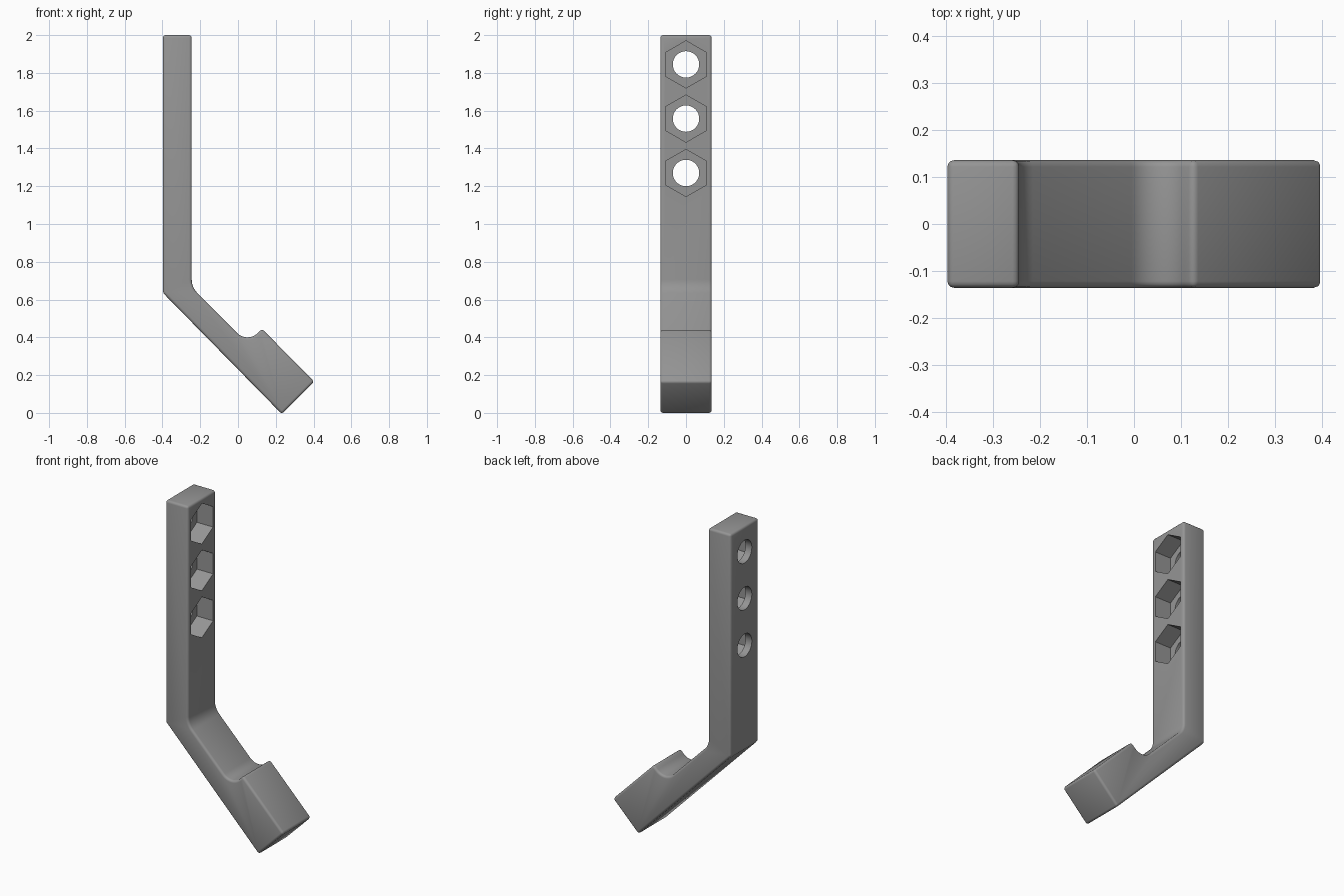
import bpy, bmesh, math
from mathutils import Matrix

if "Cube" in bpy.data.objects:
    bpy.data.objects.remove(bpy.data.objects["Cube"])

grey = bpy.data.materials.new("mid grey")
grey.diffuse_color = (0.3, 0.3, 0.3, 1)
grey.use_nodes = True
grey.node_tree.nodes["Principled BSDF"].inputs["Base Color"].default_value = grey.diffuse_color

HALF_WIDTH = 0.136


def arc(cx, cz, r, a0, a1, n):
    """Points on an arc in the xz plane, angles in degrees."""
    angles = [math.radians(a0 + (a1 - a0) * i / n) for i in range(n + 1)]
    return [(cx + r * math.cos(a), cz + r * math.sin(a)) for a in angles]


def make_object(name, bm):
    mesh = bpy.data.meshes.new(name)
    bmesh.ops.recalc_face_normals(bm, faces=bm.faces[:])
    bm.to_mesh(mesh)
    bm.free()
    mesh.materials.append(grey)
    obj = bpy.data.objects.new(name, mesh)
    bpy.context.collection.objects.link(obj)
    return obj


# Side profile: upright, filleted bend, sloping arm, rounded notch, end block
profile = [(-0.398, 0.636), (-0.398, 2.0), (-0.245, 2.0)]
profile += arc(-0.145, 0.706, 0.1, 180, 225, 6)
profile += arc(0.05, 0.478, 0.078, 225, 315, 12)
profile += [(0.127, 0.445), (0.4035, 0.1655), (0.232, -0.006)]

bm = bmesh.new()
face = bm.faces.new([bm.verts.new((x, -HALF_WIDTH, z)) for x, z in profile])
ext = bmesh.ops.extrude_face_region(bm, geom=[face])
bmesh.ops.translate(bm, vec=(0, 2 * HALF_WIDTH, 0),
                    verts=[v for v in ext["geom"] if isinstance(v, bmesh.types.BMVert)])
bracket = make_object("angled_bracket", bm)

# Softened outer edges
bevel = bracket.modifiers.new("rounded edges", 'BEVEL')
bevel.width = 0.014
bevel.segments = 3
bevel.limit_method = 'ANGLE'
bevel.angle_limit = math.radians(30)


def cutter(name, sides, radius, x0, x1, z):
    """Prism lying along x, used to cut a hole."""
    bm = bmesh.new()
    bmesh.ops.create_cone(bm, cap_ends=True, segments=sides, radius1=radius,
                          radius2=radius, depth=x1 - x0)
    bmesh.ops.transform(bm, verts=bm.verts[:],
                        matrix=Matrix.Translation(((x0 + x1) / 2, 0, z))
                        @ Matrix.Rotation(math.radians(90), 4, 'Y'))
    # a hexagon must have its points up and down
    if sides == 6:
        top = max(v.co.z for v in bm.verts) - z
        if top < radius * 0.95:
            bmesh.ops.rotate(bm, verts=bm.verts[:], cent=(0, 0, z),
                             matrix=Matrix.Rotation(math.radians(30), 3, 'X'))
    obj = make_object(name, bm)
    obj.hide_render = True
    return obj


# Bolt holes with hexagonal nut pockets
cutters = []
for i, z in enumerate((1.845, 1.558, 1.27)):
    cutters.append(cutter(f"bolt_hole_cutter_{i}", 32, 0.07, -0.5, -0.15, z))
    cutters.append(cutter(f"nut_pocket_cutter_{i}", 6, 0.125, -0.355, -0.15, z))
for c in cutters:
    mod = bracket.modifiers.new(c.name, 'BOOLEAN')
    mod.operation = 'DIFFERENCE'
    mod.solver = 'EXACT'
    mod.object = c

# Apply everything, then remove the cutters
bpy.context.view_layer.objects.active = bracket
bracket.select_set(True)
for mod in list(bracket.modifiers):
    bpy.ops.object.modifier_apply(modifier=mod.name)
for c in cutters:
    bpy.data.objects.remove(c)
bpy.ops.object.shade_smooth_by_angle(angle=math.radians(35))
